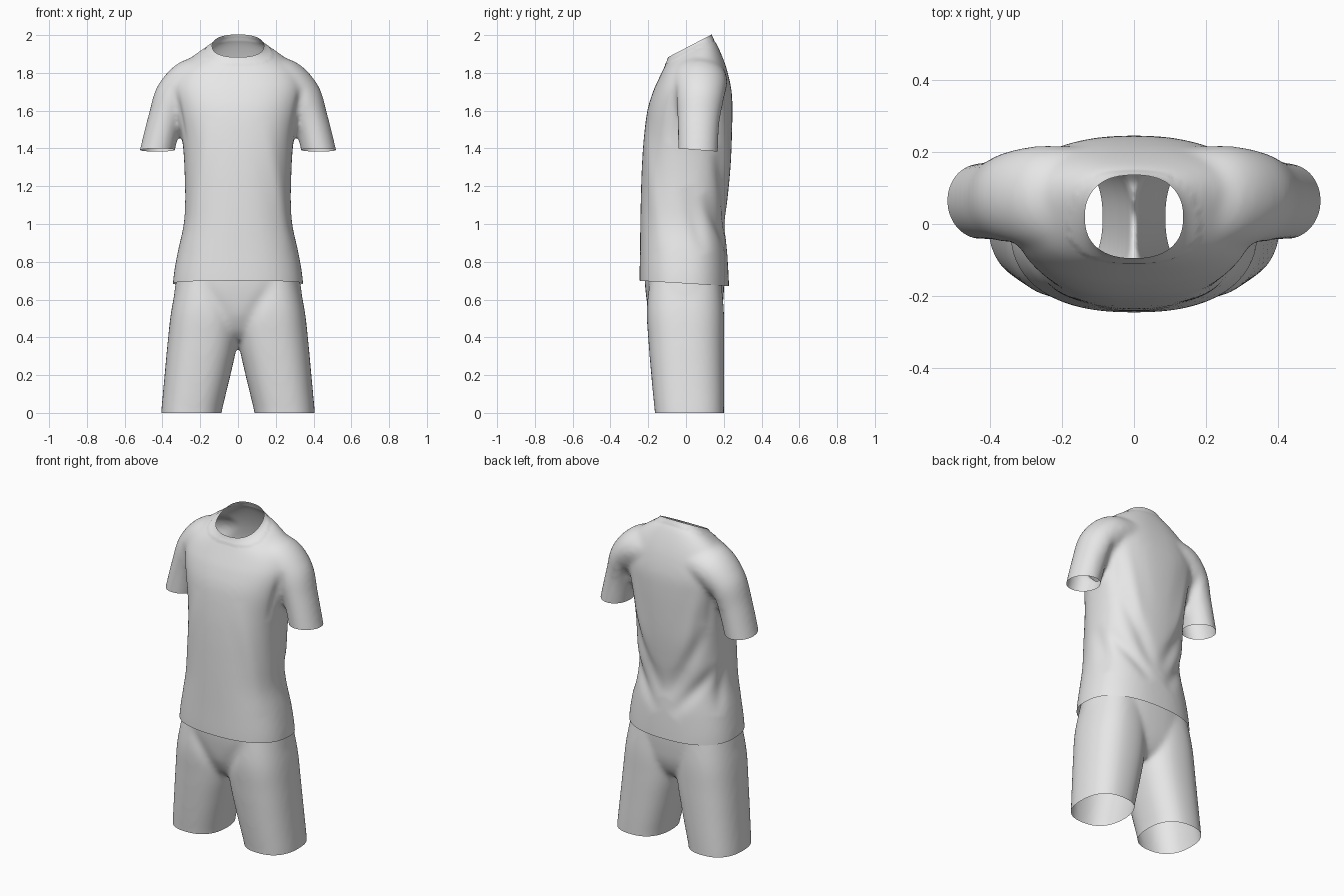
import bpy, bmesh
from math import cos, sin, pi, exp
from mathutils import Vector
from mathutils.geometry import intersect_point_line

cube = bpy.data.objects.get("Cube")
if cube:
    bpy.data.objects.remove(cube, do_unlink=True)

SIDES = 48
STEPS = 5

cloth = bpy.data.materials.new("light grey cloth")
cloth.use_nodes = True
cloth.diffuse_color = (0.8, 0.8, 0.8, 1)
cloth.node_tree.nodes["Principled BSDF"].inputs["Base Color"].default_value = (0.8, 0.8, 0.8, 1)


def power(value, n):
    return (1 if value >= 0 else -1) * abs(value) ** (2 / n)


def ring(centre, u, v, n=2.0):
    """Superellipse around a centre, spanned by two half-axis vectors."""
    angles = [2 * pi * i / SIDES for i in range(SIDES)]
    return [centre + u * power(cos(a), n) + v * power(sin(a), n) for a in angles]


def flat_ring(z, front, back, half_width, slope=0.0, x=0.0, n=2.4):
    """Ring across the body; slope lifts its back edge."""
    depth = (back - front) / 2
    return ring(Vector((x, (front + back) / 2, z)), Vector((half_width, 0, 0)),
                Vector((0, depth, depth * slope)), n)


def spline(a, b, c, d, t):
    return b + (c - a) * (t / 2) + (a * 2 - b * 5 + c * 4 - d) * (t * t / 2) \
        + (b * 3 - a - c * 3 + d) * (t ** 3 / 2)


def loft(name, rings):
    """Closed solid running smoothly through the rings."""
    ext = [rings[0]] + rings + [rings[-1]]
    fine = []
    for k in range(len(rings) - 1):
        for s in range(STEPS):
            fine.append([spline(*p, s / STEPS) for p in zip(*ext[k:k + 4])])
    fine.append(rings[-1])
    bm = bmesh.new()
    rows = [[bm.verts.new(p) for p in r] for r in fine]
    for low, high in zip(rows, rows[1:]):
        for i in range(SIDES):
            j = (i + 1) % SIDES
            bm.faces.new((low[i], low[j], high[j], high[i]))
    bm.faces.new(rows[0])
    bm.faces.new(rows[-1])
    bmesh.ops.recalc_face_normals(bm, faces=bm.faces)
    mesh = bpy.data.meshes.new(name)
    bm.to_mesh(mesh)
    bm.free()
    obj = bpy.data.objects.new(name, mesh)
    bpy.context.collection.objects.link(obj)
    return obj


def fuse(base, others, iterations):
    """Merge solids into one softly blended skin."""
    for other in others:
        mod = base.modifiers.new("join", 'BOOLEAN')
        mod.operation = 'UNION'
        mod.solver = 'EXACT'
        mod.object = other
    mod = base.modifiers.new("skin", 'REMESH')
    mod.mode = 'VOXEL'
    mod.voxel_size = 0.012
    mod = base.modifiers.new("soften", 'SMOOTH')
    mod.factor = 0.5
    mod.iterations = iterations
    graph = bpy.context.evaluated_depsgraph_get()
    mesh = bpy.data.meshes.new_from_object(base.evaluated_get(graph))
    base.modifiers.clear()
    base.data = mesh
    for other in others:
        bpy.data.objects.remove(other, do_unlink=True)


def add_folds(bm, folds):
    """Raise or sink the cloth along line segments, fading at both ends."""
    bm.normal_update()
    lines = [(Vector((a[0] * s, a[1], a[2])), Vector((b[0] * s, b[1], b[2])), w, d)
             for a, b, w, d in folds for s in (1, -1)]
    moves = []
    for v in bm.verts:
        shift = 0
        for a, b, width, depth in lines:
            t = min(max(intersect_point_line(v.co, a, b)[1], 0), 1)
            gap = (v.co - a.lerp(b, t)).length
            shift += depth * sin(pi * t) * exp(-(gap / width) ** 2)
        moves.append(v.normal * shift)
    for v, move in zip(bm.verts, moves):
        v.co += move


def cut(bm, point, away, where=lambda c: True):
    """Open the skin at a plane, removing what lies on the away side."""
    faces = [f for f in bm.faces if where(f.calc_center_median())]
    geom = set(faces)
    for f in faces:
        geom.update(f.edges)
        geom.update(f.verts)
    bmesh.ops.bisect_plane(bm, geom=list(geom), dist=1e-5, plane_co=point,
                           plane_no=away, clear_outer=True)


def finish(obj, bm):
    bm.to_mesh(obj.data)
    bm.free()
    obj.data.materials.clear()
    obj.data.materials.append(cloth)
    obj.data.polygons.foreach_set("use_smooth", [True] * len(obj.data.polygons))


# Shirt body, from below the hem to above the collar
shirt = loft("shirt", [flat_ring(*r) for r in (
    (0.60, -0.245, 0.23, 0.35), (0.72, -0.246, 0.226, 0.342),
    (0.85, -0.244, 0.218, 0.32), (1.0, -0.242, 0.206, 0.288),
    (1.15, -0.239, 0.222, 0.282), (1.3, -0.234, 0.236, 0.284),
    (1.45, -0.224, 0.243, 0.296), (1.6, -0.205, 0.246, 0.325),
    (1.7, -0.175, 0.242, 0.345), (1.78, -0.148, 0.222, 0.33, 0.1),
    (1.845, -0.125, 0.195, 0.285, 0.22), (1.9, -0.108, 0.162, 0.205, 0.4),
    (1.945, -0.09, 0.132, 0.128, 0.52), (2.03, -0.085, 0.13, 0.122, 0.52))])

# Sleeves, swept from inside the shoulder down past the cuff
PATH = ((0.1, 0.05, 1.785, 0.115, 0.16), (0.25, 0.071, 1.752, 0.12, 0.147),
        (0.332, 0.075, 1.675, 0.11, 0.13), (0.386, 0.067, 1.55, 0.092, 0.112),
        (0.427, 0.063, 1.39, 0.091, 0.106), (0.45, 0.063, 1.28, 0.091, 0.104))
sleeves = []
for side in (1, -1):
    rings = []
    for k, (x, y, z, wide, deep) in enumerate(PATH):
        before, after = PATH[max(k - 1, 0)], PATH[min(k + 1, len(PATH) - 1)]
        out = Vector((before[2] - after[2], 0, after[0] - before[0])).normalized() * wide
        out.x *= side
        rings.append(ring(Vector((x * side, y, z)), out, Vector((0, deep, 0))))
    sleeves.append(loft("sleeve", rings))
fuse(shirt, sleeves, 18)

bm = bmesh.new()
bm.from_mesh(shirt.data)
add_folds(bm, (
    ((0.26, 0.17, 1.4), (0.02, 0.21, 0.92), 0.045, -0.016),
    ((0.29, 0.1, 1.15), (0.05, 0.22, 0.82), 0.04, -0.016),
    ((0.25, 0.21, 1.7), (0.12, 0.24, 1.1), 0.045, 0.01),
    ((0.32, 0.18, 1.72), (0.27, 0.15, 1.36), 0.03, -0.014),
    ((0.35, -0.06, 1.74), (0.29, -0.1, 1.42), 0.025, -0.012),
    ((0.15, -0.22, 1.55), (0.29, -0.16, 0.85), 0.05, 0.008),
    ((0.28, 0, 1.2), (0.29, 0.1, 0.84), 0.045, -0.012)))

# Collar band, then the neck, hem and cuff openings
neck_point, neck_up = Vector((0, 0.02, 1.943)), Vector((0, -0.52, 1)).normalized()
for v in bm.verts:
    if -0.03 < (v.co - neck_point).dot(neck_up):
        v.co += v.normal * 0.003
cut(bm, neck_point, neck_up, lambda c: c.z > 1.8)
cut(bm, Vector((0, 0, 0.685)), Vector((0, -0.06, -1)), lambda c: c.z < 0.9)
cut(bm, Vector((0.42, 0.06, 1.392)), Vector((0, -0.08, -1)),
    lambda c: abs(c.x) > 0.315 and 1.1 < c.z < 1.5)
finish(shirt, bm)

# Shorts: hips plus two legs
shorts = loft("shorts", [flat_ring(*r) for r in (
    (0.385, -0.1, 0.11, 0.1), (0.43, -0.15, 0.155, 0.2),
    (0.5, -0.188, 0.184, 0.3), (0.58, -0.206, 0.196, 0.338),
    (0.69, -0.218, 0.202, 0.33),
    (0.82, -0.218, 0.198, 0.3), (0.98, -0.2, 0.18, 0.26))])
legs = []
for side in (1, -1):
    legs.append(loft("leg", [flat_ring(z, front, back, wide, 0, x * side)
                             for z, front, back, wide, x in (
        (-0.08, -0.16, 0.2, 0.158, 0.252), (0.0, -0.165, 0.201, 0.16, 0.247),
        (0.1, -0.175, 0.202, 0.167, 0.231), (0.22, -0.186, 0.202, 0.176, 0.211),
        (0.38, -0.199, 0.202, 0.185, 0.187),
        (0.55, -0.208, 0.2, 0.18, 0.172), (0.75, -0.19, 0.18, 0.15, 0.16))]))
fuse(shorts, legs, 16)

bm = bmesh.new()
bm.from_mesh(shorts.data)
add_folds(bm, (((0, -0.2, 0.4), (0.2, -0.22, 0.72), 0.04, -0.007),))

# Leg and waist openings
cut(bm, Vector((0, 0, 0)), Vector((0, 0, -1)))
cut(bm, Vector((0, 0, 0.94)), Vector((0, 0, 1)))
finish(shorts, bm)
